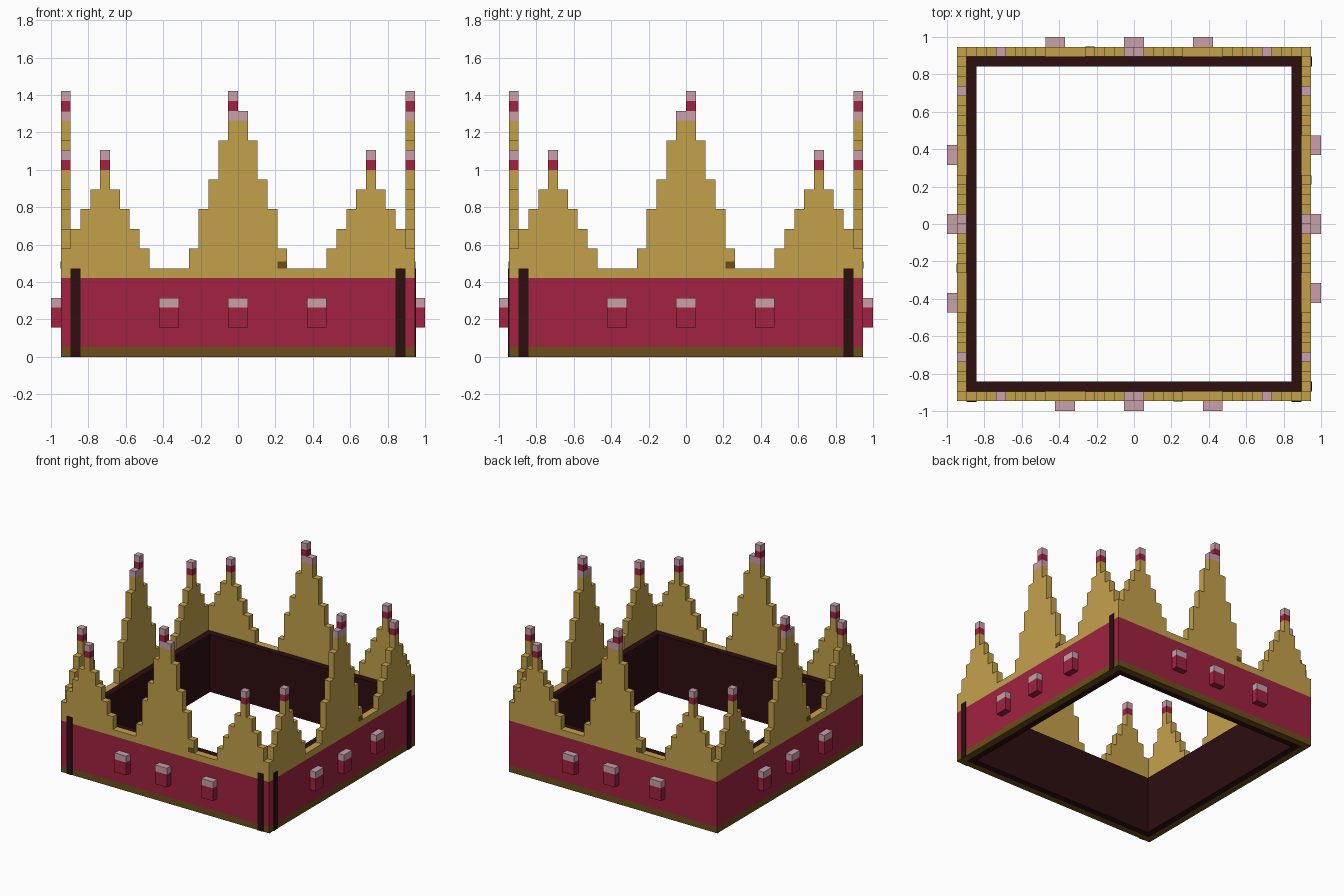
import bpy, bmesh, math
from mathutils import Matrix, Vector

if "Cube" in bpy.data.objects:
    bpy.data.objects.remove(bpy.data.objects["Cube"])

U = 2 / 38  # size of one block


def colour(name, r, g, b):
    m = bpy.data.materials.new(name)
    lin = [((c / 255 + 0.055) / 1.055) ** 2.4 for c in (r, g, b)]
    m.diffuse_color = (*lin, 1)
    m.use_nodes = True
    m.node_tree.nodes["Principled BSDF"].inputs["Base Color"].default_value = m.diffuse_color
    return m


GOLD = colour("gold", 196, 161, 75)
RED = colour("crimson", 161, 34, 64)
PINK = colour("pale_pink", 201, 160, 170)
BROWN = colour("dark_gold", 108, 78, 25)
DARK = colour("dark_lining", 45, 14, 16)


def finish(name, bm, mats, side):
    """Turn a bmesh in block units into an object on one of the four sides."""
    bmesh.ops.recalc_face_normals(bm, faces=bm.faces)
    bm.transform(Matrix.Rotation(side * math.pi / 2, 4, 'Z') @ Matrix.Scale(U, 4))
    me = bpy.data.meshes.new(name)
    bm.to_mesh(me)
    bm.free()
    for m in mats:
        me.materials.append(m)
    ob = bpy.data.objects.new(name, me)
    bpy.context.collection.objects.link(ob)


def prism(points, y0, y1):
    """Extrude an x-z outline from y0 to y1."""
    bm = bmesh.new()
    face = bm.faces.new([bm.verts.new((x, y0, z)) for x, z in points])
    ext = bmesh.ops.extrude_face_region(bm, geom=[face])
    for v in ext["geom"]:
        if isinstance(v, bmesh.types.BMVert):
            v.co.y = y1
    return bm


def paint(bm, bands):
    """Cut at each height and give the faces above it the next material."""
    for z in bands:
        bmesh.ops.bisect_plane(bm, geom=bm.verts[:] + bm.edges[:] + bm.faces[:],
                               plane_co=Vector((0, 0, z)), plane_no=Vector((0, 0, 1)))
    for f in bm.faces:
        z = f.calc_center_median().z
        f.material_index = sum(z > b + 0.01 for b in bands)


def block(name, x0, x1, y0, y1, z0, z1, mats, side, bands=()):
    bm = prism([(x0, z0), (x1, z0), (x1, z1), (x0, z1)], y0, y1)
    paint(bm, bands)
    finish(name, bm, mats, side)


# Stepped skyline of one wall: (start column, height)
STEPS = [(-18, 11), (-17, 13), (-16, 15), (-15, 17), (-14, 19), (-13, 17), (-12, 15),
         (-11, 13), (-10, 11), (-9, 9), (-5, 11), (-4, 15), (-3, 18), (-2, 22),
         (-1, 24), (1, 22), (2, 18), (3, 15), (4, 11), (5, 9), (9, 11), (10, 13),
         (11, 15), (12, 17), (13, 19), (14, 17), (15, 15), (16, 13)]
outline = [(-18, 0)]
for i, (x, z) in enumerate(STEPS):
    end = STEPS[i + 1][0] if i + 1 < len(STEPS) else 17
    outline += [(x, z), (end, z)]
outline.append((17, 0))

for s, side in enumerate(("front", "right", "back", "left")):
    # Wall with base band, crimson band and golden spires
    wall = prism(outline, -18, -17)
    paint(wall, (1, 8))
    finish(side + "_wall", wall, [BROWN, RED, GOLD], s)

    # Dark inner lining
    block(side + "_lining", -17, 16, -17, -16, 0, 9, [DARK], s)

    # Tips on the two small spires
    for x in (-14, 13):
        block(side + "_small_tip", x, x + 1, -18, -17, 19, 21, [RED, PINK], s, (20,))

    # Tip on the tall spire, with an off-centre crowning block
    block(side + "_tall_collar", -1, 1, -18, -17, 24, 25, [PINK], s)
    x = (-1, 0, 0, -1)[s]
    block(side + "_tall_tip", x, x + 1, -18, -17, 25, 27, [RED, PINK], s, (26,))

    # Gems on the outside
    for x in (-8, -1, 7):
        block(side + "_gem", x, x + 2, -19, -18, 3, 6, [RED, PINK], s, (5,))

    # Shaded notch at the foot of the tall spire
    block(side + "_notch", 4, 4.95, -18.05, -18, 9, 9.7, [BROWN], s)

    # Dark upright strips on two sides
    if side in ("front", "right"):
        for x in (-17, 16):
            block(side + "_strip", x, x + 1, -18.08, -18, 0, 9, [DARK], s)
